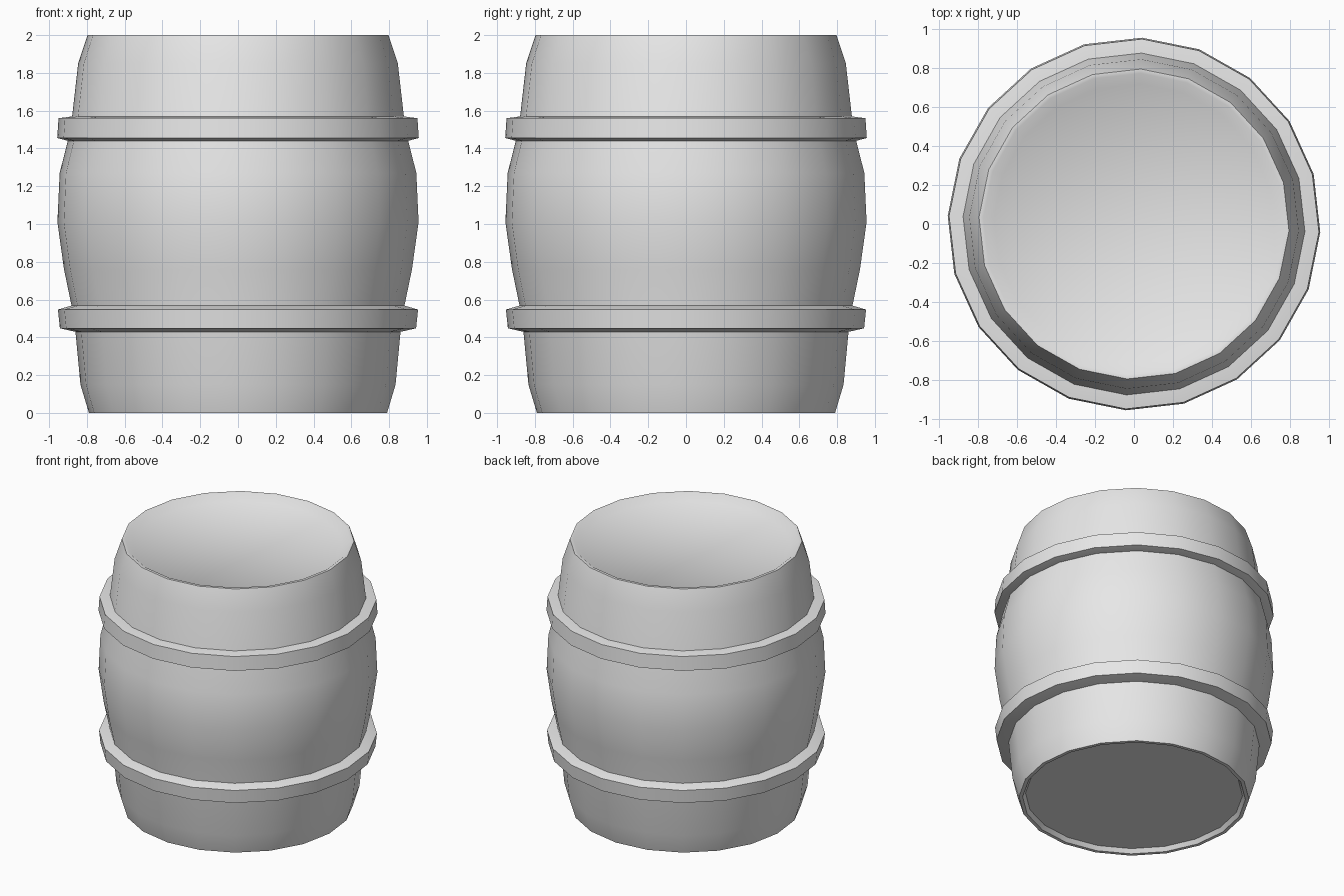
import bpy, bmesh, math

SIDES = 20
PHASE = math.radians(-2.5)

if "Cube" in bpy.data.objects:
    bpy.data.objects.remove(bpy.data.objects["Cube"], do_unlink=True)

grey = bpy.data.materials.new("plain_grey")
grey.use_nodes = True
COLOUR = (0.8, 0.8, 0.8, 1)
grey.diffuse_color = COLOUR
grey.node_tree.nodes["Principled BSDF"].inputs["Base Color"].default_value = COLOUR


def lathe(name, profile, closed=False):
    """Turn a (radius, height) profile round the z axis; radius 0 is a pole."""
    bm = bmesh.new()
    rings = []
    for r, z in profile:
        if r == 0:
            rings.append([bm.verts.new((0, 0, z))] * SIDES)
            continue
        angles = [PHASE + math.tau * i / SIDES for i in range(SIDES)]
        rings.append([bm.verts.new((r * math.cos(a), r * math.sin(a), z)) for a in angles])
    pairs = list(zip(rings, rings[1:]))
    if closed:
        pairs.append((rings[-1], rings[0]))
    for low, high in pairs:
        for i in range(SIDES):
            j = (i + 1) % SIDES
            corners = [low[i], low[j], high[j], high[i]]
            bm.faces.new(list(dict.fromkeys(corners)))
    bmesh.ops.recalc_face_normals(bm, faces=bm.faces)
    mesh = bpy.data.meshes.new(name)
    bm.to_mesh(mesh)
    bm.free()
    mesh.materials.append(grey)
    obj = bpy.data.objects.new(name, mesh)
    bpy.context.collection.objects.link(obj)
    bpy.ops.object.select_all(action="DESELECT")
    obj.select_set(True)
    bpy.context.view_layer.objects.active = obj
    bpy.ops.object.shade_smooth_by_angle(angle=math.radians(40))
    return obj


# Bulging body with a recessed lid and base
lathe("barrel_body", [
    (0, 0.03), (0.745, 0.03), (0.765, 0),
    (0.79, 0), (0.835, 0.15), (0.868, 0.5), (0.922, 0.76), (0.957, 1.01),
    (0.945, 1.27), (0.887, 1.5), (0.847, 1.85), (0.797, 2),
    (0.775, 2), (0.72, 1.96), (0, 1.96),
])

# Hoops, with their inner edge sunk into the body
lathe("upper_hoop", [(0.85, 1.436), (0.90, 1.44), (0.958, 1.455),
                     (0.951, 1.56), (0.875, 1.57), (0.85, 1.57)], closed=True)
lathe("lower_hoop", [(0.83, 0.425), (0.865, 0.43), (0.944, 0.448),
                     (0.954, 0.547), (0.875, 0.57), (0.83, 0.575)], closed=True)
